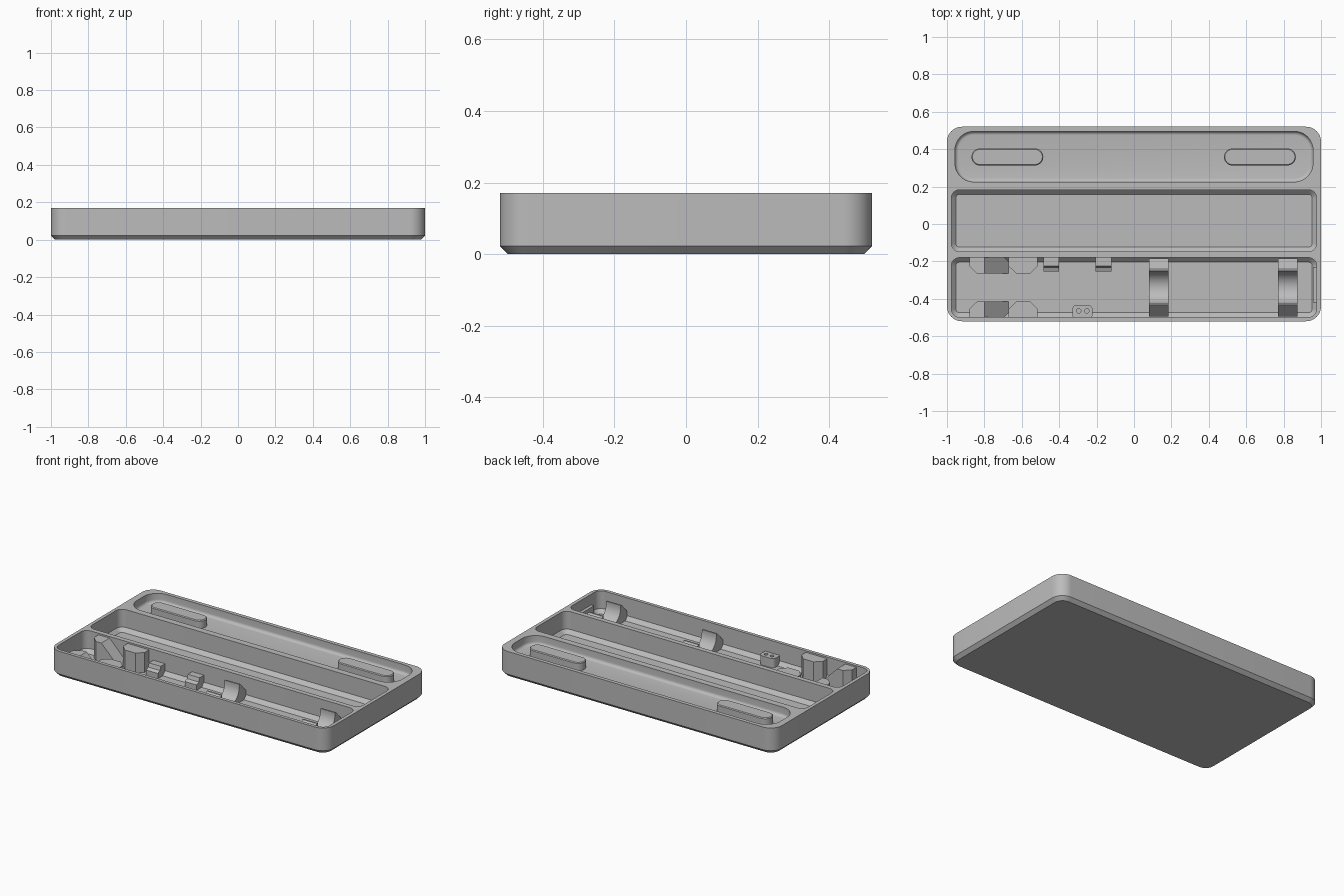
import bpy, bmesh
from math import sin, cos, pi, radians

if "Cube" in bpy.data.objects:
    bpy.data.objects.remove(bpy.data.objects["Cube"], do_unlink=True)

grey = bpy.data.materials.new("matte grey")
grey.use_nodes = True
colour = (0.5, 0.5, 0.5, 1)
grey.diffuse_color = colour
grey.node_tree.nodes["Principled BSDF"].inputs["Base Color"].default_value = colour

TOP, FLOOR = 0.17, 0.03


def loft(name, rings):
    """Closed solid through rings of equal point count."""
    bm = bmesh.new()
    rows = [[bm.verts.new(p) for p in ring] for ring in rings]
    n = len(rows[0])
    for a, b in zip(rows, rows[1:]):
        for i in range(n):
            j = (i + 1) % n
            bm.faces.new((a[i], a[j], b[j], b[i]))
    bm.faces.new(rows[0][::-1])
    bm.faces.new(rows[-1])
    bmesh.ops.recalc_face_normals(bm, faces=bm.faces)
    mesh = bpy.data.meshes.new(name)
    bm.to_mesh(mesh)
    bm.free()
    mesh.materials.append(grey)
    ob = bpy.data.objects.new(name, mesh)
    bpy.context.collection.objects.link(ob)
    return ob


def round_rect(box, r, z, inset=0.0, steps=10):
    """Rounded rectangle outline at height z, shrunk by inset."""
    x0, x1, y0, y1 = box
    r2 = max(r - inset, 0.004)
    x0, x1, y0, y1 = x0 + inset, x1 - inset, y0 + inset, y1 - inset
    corners = ((x1 - r2, y1 - r2), (x0 + r2, y1 - r2), (x0 + r2, y0 + r2), (x1 - r2, y0 + r2))
    pts = []
    for k, (cx, cy) in enumerate(corners):
        for i in range(steps + 1):
            a = (k + i / steps) * pi / 2
            pts.append((cx + r2 * cos(a), cy + r2 * sin(a), z))
    return pts


def activate(ob):
    bpy.ops.object.select_all(action='DESELECT')
    ob.select_set(True)
    bpy.context.view_layer.objects.active = ob


def smooth(ob):
    activate(ob)
    bpy.ops.object.shade_smooth_by_angle(angle=radians(30))


def cut(ob, cutter):
    cutter.hide_render = True
    mod = ob.modifiers.new("cut", 'BOOLEAN')
    mod.operation, mod.solver, mod.object = 'DIFFERENCE', 'EXACT', cutter
    activate(ob)
    bpy.ops.object.modifier_apply(modifier=mod.name)
    bpy.data.objects.remove(cutter, do_unlink=True)


def prism_x(name, x0, x1, profile):
    """Extrude a (y, z) profile along x."""
    return loft(name, [[(x, y, z) for y, z in profile] for x in (x0, x1)])


# Tray body with a chamfered underside
outline = (-1, 1, -0.52, 0.52)
body = loft("tray_body", [round_rect(outline, 0.08, 0, 0.022),
                          round_rect(outline, 0.08, 0.022),
                          round_rect(outline, 0.08, TOP)])

# Two deep compartments with chamfered floors
for y0, y1 in ((-0.148, 0.183), (-0.498, -0.18)):
    box = (-0.977, 0.977, y0, y1)
    cut(body, loft("pocket_cutter", [round_rect(box, 0.045, FLOOR, 0.024),
                                     round_rect(box, 0.045, FLOOR + 0.024),
                                     round_rect(box, 0.045, TOP + 0.05)]))

# Shallow rear recess with a filleted floor
box, depth, f = (-0.957, 0.957, 0.225, 0.495), 0.06, 0.02
rings = [round_rect(box, 0.1, TOP - depth + f * (1 - sin(a)), f * (1 - cos(a)))
         for a in (pi / 2 * (1 - i / 5) for i in range(6))]
cut(body, loft("recess_cutter", rings + [round_rect(box, 0.1, TOP + 0.05)]))
smooth(body)

# Raised oval pads in the rear recess
for side, cx in (("right", -0.677), ("left", 0.673)):
    box = (cx - 0.192, cx + 0.192, 0.313, 0.404)
    smooth(loft("oval_pad_" + side, [round_rect(box, 0.0455, TOP - depth - 0.005),
                                     round_rect(box, 0.0455, 0.157),
                                     round_rect(box, 0.0455, 0.162, 0.005)]))

# Curved cradles spanning the front compartment
mid, r = -0.339, 0.088
arc = [(mid + r * cos(a), 0.135 - 0.09 * sin(a)) for a in (pi * i / 20 for i in range(21))]
cradle = ([(mid + 0.155, 0.025), (mid + 0.155, 0.085), (mid + 0.098, 0.148), (mid + r, 0.148)]
          + arc + [(mid - r, 0.148), (mid - 0.098, 0.148), (mid - 0.155, 0.085), (mid - 0.155, 0.025)])
for side, x0 in (("inner", 0.08), ("outer", 0.77)):
    smooth(prism_x("cradle_" + side, x0, x0 + 0.105, cradle))

# Wedge guides with a slanted slot, on both long walls
ramp = [(-0.88, 0.025), (-0.88, 0.16), (-0.80, 0.16), (-0.665, 0.025)]
stop = [(-0.67, 0.025), (-0.67, 0.16), (-0.515, 0.16), (-0.515, 0.025)]
for side, wall, inner in (("front", -0.5, 0.085), ("back", -0.178, -0.087)):
    for part, profile in (("ramp", ramp), ("stop", stop)):
        ends = []
        for t in (0, 0.55, 1):
            taper = 0.04 if t == 1 else 0
            ring = []
            for i, (x, z) in enumerate(profile):
                if i < 2:
                    x += taper
                elif part == "stop":
                    x -= taper
                ring.append((x, wall + inner * t, z))
            ends.append(ring)
        loft(part + "_guide_" + side, ends)

# Small stepped tabs on the divider
for i, x0 in enumerate((-0.485, -0.205)):
    prism_x("divider_tab_%d" % (i + 1), x0, x0 + 0.085,
            [(-0.178, 0.025), (-0.178, 0.10), (-0.225, 0.10), (-0.232, 0.075),
             (-0.255, 0.065), (-0.255, 0.025)])

# Block with two round sockets on the front wall
box = (-0.33, -0.222, -0.51, -0.432)
block = loft("socket_block", [round_rect(box, 0.025, z) for z in (0.025, 0.09)])
for x in (-0.296, -0.252):
    hole = (x - 0.012, x + 0.012, -0.477, -0.453)
    cut(block, loft("socket_cutter", [round_rect(hole, 0.012, z) for z in (0.05, 0.12)]))
smooth(block)

# Low stop plate on the left end wall
prism_x("end_plate", 0.957, 0.98, [(-0.42, 0.025), (-0.42, 0.1), (-0.23, 0.1), (-0.23, 0.025)])
